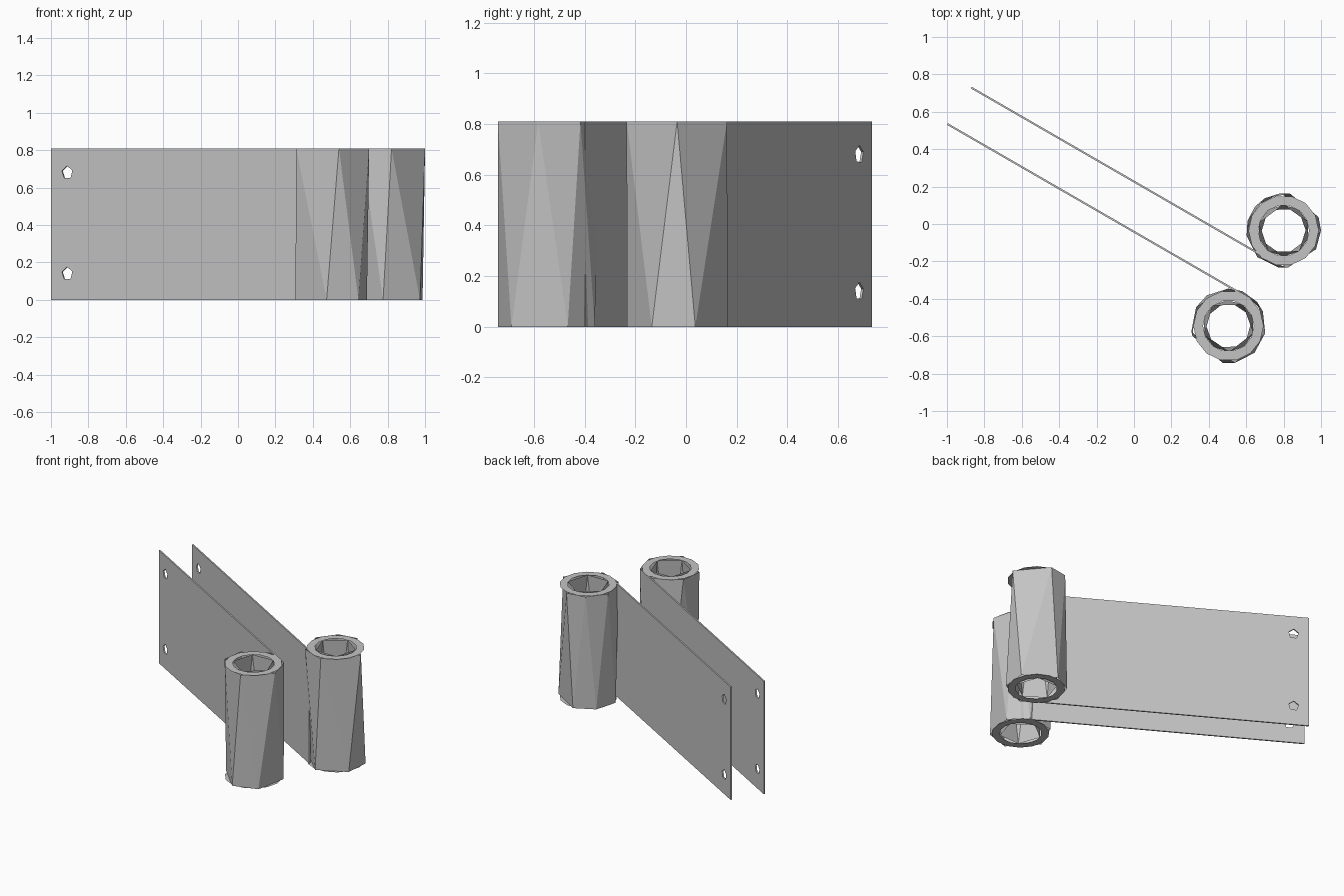
import bpy, bmesh
from math import radians, sin, cos
from mathutils import Vector

cube = bpy.data.objects.get("Cube")
if cube:
    bpy.data.objects.remove(cube, do_unlink=True)

HEIGHT = 0.81
ALONG = Vector((cos(radians(30)), -sin(radians(30)), 0))   # plate direction
NORMAL = Vector((0.5, cos(radians(30)), 0))
UP = Vector((0, 0, 1))

grey = bpy.data.materials.new("plain_grey")
grey.use_nodes = True
grey.diffuse_color = (0.55, 0.55, 0.55, 1)
grey.node_tree.nodes["Principled BSDF"].inputs["Base Color"].default_value = grey.diffuse_color


def finish(bm, name):
    mesh = bpy.data.meshes.new(name)
    bm.to_mesh(mesh)
    bm.free()
    mesh.materials.append(grey)
    obj = bpy.data.objects.new(name, mesh)
    bpy.context.collection.objects.link(obj)


def polar(centre, radius, angle, z):
    a = radians(angle)
    return Vector((centre[0] + radius * cos(a), centre[1] + radius * sin(a), z))


def faceted_wall(bm, centre, radius, low, high, inward):
    """Zigzag band of triangles between two unevenly spaced rings."""
    lows = [bm.verts.new(polar(centre, radius, a, 0)) for a in low]
    highs = [bm.verts.new(polar(centre, radius, a, HEIGHT)) for a in high]
    n = len(low)
    for i in range(n):
        j = (i + 1) % n
        for tri in ((lows[i], lows[j], highs[i]), (lows[j], highs[j], highs[i])):
            bm.faces.new(tri[::-1] if inward else tri)


def ring_cap(bm, centre, outer, inner, z, sides=14):
    rows = [[bm.verts.new(polar(centre, r, 360 * i / sides, z)) for i in range(sides)]
            for r in (outer, inner)]
    for i in range(sides):
        j = (i + 1) % sides
        quad = (rows[0][i], rows[0][j], rows[1][j], rows[1][i])
        bm.faces.new(quad if z > 0 else quad[::-1])


def tube(name, centre, low, high, turn):
    bm = bmesh.new()
    faceted_wall(bm, centre, 0.2, low, high, False)
    # Bore has five twisted sides
    bore = [turn + 72 * i for i in range(5)]
    faceted_wall(bm, centre, 0.138, bore, [a + 36 for a in bore], True)
    for z in (0, HEIGHT):
        ring_cap(bm, centre, 0.188, 0.136, z)
    finish(bm, name)


def plate(name, start, length, thickness):
    """Upright sheet with two five-sided bolt holes near its free end."""
    bm = bmesh.new()
    start = Vector(start)
    loops = [[(0, 0), (length, 0), (length, HEIGHT), (0, HEIGHT)]]
    for z in (0.14, 0.68):
        loops.append([(0.1 + 0.034 * cos(radians(72 * i + 20)),
                       z + 0.036 * sin(radians(72 * i + 20))) for i in range(5)])
    edges = []
    for loop in loops:
        verts = [bm.verts.new(start + ALONG * u + UP * v) for u, v in loop]
        edges += [bm.edges.new((a, b)) for a, b in zip(verts, verts[1:] + verts[:1])]
    bmesh.ops.triangle_fill(bm, edges=edges, use_beauty=True)
    # Thicken the sheet
    extruded = bmesh.ops.extrude_face_region(bm, geom=bm.faces[:], use_keep_orig=True)
    moved = [g for g in extruded["geom"] if isinstance(g, bmesh.types.BMVert)]
    bmesh.ops.translate(bm, verts=moved, vec=NORMAL * thickness)
    bmesh.ops.recalc_face_normals(bm, faces=bm.faces[:])
    finish(bm, name)


# Front bracket
plate("front_plate", (-1.0, 0.53, 0), 1.87, 0.01)
tube("front_tube", (0.505, -0.545),
     (-99, -46, 23, 68, 125, 188), (-80, -11, 40, 90, 150, 195), 20)

# Rear bracket
plate("rear_plate", (-0.873, 0.725, 0), 1.80, 0.01)
tube("rear_tube", (0.8, -0.035),
     (-97, -30, 21, 95, 140, 188), (-84, 0, 80, 120, 165, 225), 55)
